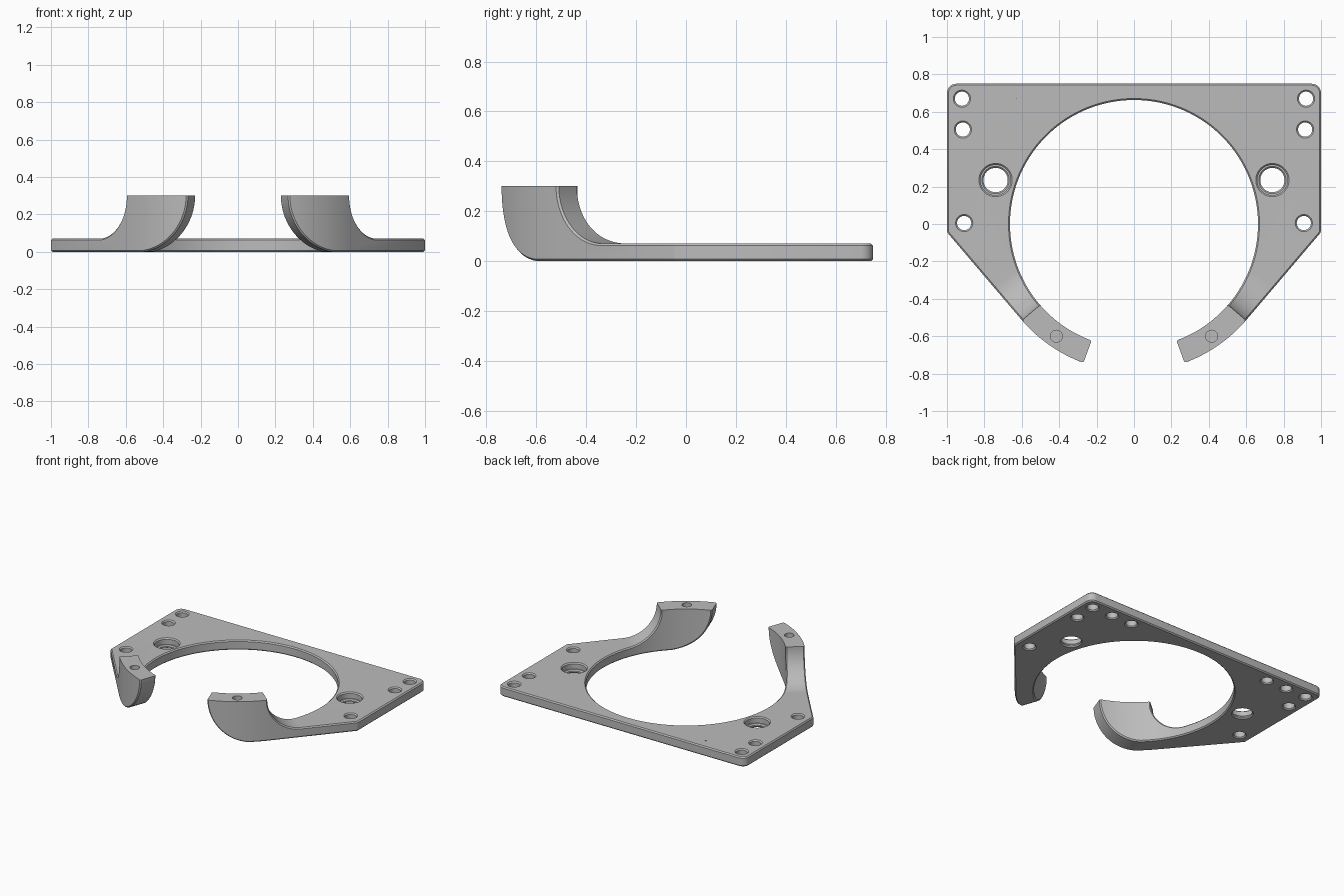
import bpy
import bmesh
from math import sin, cos, pi, radians
from mathutils import Matrix

cube = bpy.data.objects.get("Cube")
if cube:
    bpy.data.objects.remove(cube)

PLATE, TOP = 0.07, 0.30        # plate thickness, arm height
R_IN, R_OUT = 0.663, 0.79      # ring radii
A_END, A_ARM = radians(20), radians(49.6)   # arm limits, measured from the front


def prism(name, loops):
    """Closed solids, each from a bottom loop and a matching top loop."""
    bm = bmesh.new()
    for low, high in loops:
        a = [bm.verts.new(p) for p in low]
        b = [bm.verts.new(p) for p in high]
        bm.faces.new(a)
        bm.faces.new(b)
        for i in range(len(a)):
            bm.faces.new((a[i - 1], a[i], b[i], b[i - 1]))
    bmesh.ops.recalc_face_normals(bm, faces=bm.faces[:])
    mesh = bpy.data.meshes.new(name)
    bm.to_mesh(mesh)
    bm.free()
    obj = bpy.data.objects.new(name, mesh)
    bpy.context.scene.collection.objects.link(obj)
    return obj


def arc(cx, cy, r, a0, a1, n):
    return [(cx + r * cos(a0 + (a1 - a0) * i / n), cy + r * sin(a0 + (a1 - a0) * i / n))
            for i in range(n + 1)]


def upright(points, z0, z1):
    return [(x, y, z0) for x, y in points], [(x, y, z1) for x, y in points]


def drills(name, spots, r, z0, z1):
    return prism(name, [upright(arc(x, y, r, 0, 2 * pi, 40)[:-1], z0, z1) for x, y in spots])


def across(name, profile, a, near, far):
    """Profile in tangent/height axes, extruded along the radius at angle a."""
    def place(n):
        return [(t * cos(a) + n * sin(a), t * sin(a) - n * cos(a), z) for t, z in profile]
    return prism(name, [(place(near), place(far))])


# Left half of the bracket outline, drawn a little past the mirror plane
a_stop = A_END - radians(6)
inner = arc(0, 0, R_IN, a_stop - pi / 2, pi / 2 + 0.15, 90)
outer = arc(0, 0, R_OUT, A_ARM - pi / 2, a_stop - pi / 2, 24)
shoulder_y = R_OUT * -cos(A_ARM) + (1 - R_OUT * sin(A_ARM)) * sin(A_ARM) / cos(A_ARM)
corner = arc(0.95, 0.70, 0.05, 0, pi / 2, 8)
outline = inner + [(-0.1, 0.75)] + corner[::-1] + [(1.0, shoulder_y)] + outer
bracket = prism("mounting_bracket", [upright(outline, 0, TOP)])

# Concave sweep from the arm top down to the plate
r = TOP - PLATE
start = -0.004
sweep = [(start, 0.5)] + arc(start + r, TOP, r, pi, 1.5 * pi, 24) + [(2, PLATE), (2, 0.5)]

# Convex underside rounding off the arm tip
r = TOP + 0.002
tip = [(-0.5, 0.5), (0, 0.5)] + arc(r, TOP, r, pi, 1.5 * pi, 28) + [(r, -0.1), (-0.5, -0.1)]

# Screw holes, counterbored hole and blind hole in the arm top
screws = [(0.92, 0.67), (0.752, 0.67), (0.586, 0.67), (0.915, 0.505), (0.908, 0.005)]
bore = [(0.74, 0.235)]
cutters = [
    across("arm_sweep_cutter", sweep, A_ARM, -2, 2),
    across("arm_tip_cutter", tip, A_END, 0.3, 1.2),
    drills("screw_hole_cutter", screws, 0.038, -0.1, 0.2),
    drills("counterbore_cutter", bore, 0.081, 0.025, 0.2),
    drills("through_hole_cutter", bore, 0.065, -0.1, 0.2),
    drills("blind_hole_cutter", [(0.415, -0.6)], 0.032, 0.18, 0.6),
]
for cutter in cutters:
    cutter.hide_render = True
    mod = bracket.modifiers.new(cutter.name, 'BOOLEAN')
    mod.operation, mod.solver, mod.object = 'DIFFERENCE', 'EXACT', cutter

# Bake the cuts and drop the cutters
bpy.context.view_layer.update()
graph = bpy.context.evaluated_depsgraph_get()
baked = bpy.data.meshes.new_from_object(bracket.evaluated_get(graph))
bracket.modifiers.clear()
bracket.data = baked
for cutter in cutters:
    bpy.data.objects.remove(cutter)

# Trim at the centre plane and mirror
bm = bmesh.new()
bm.from_mesh(baked)
bmesh.ops.remove_doubles(bm, verts=bm.verts[:], dist=0.0005)
bmesh.ops.bisect_plane(bm, geom=bm.verts[:] + bm.edges[:] + bm.faces[:],
                       plane_co=(0, 0, 0), plane_no=(1, 0, 0), clear_inner=True)
half = bmesh.ops.duplicate(bm, geom=bm.verts[:] + bm.edges[:] + bm.faces[:])["geom"]
bmesh.ops.transform(bm, matrix=Matrix.Scale(-1, 4, (1, 0, 0)),
                    verts=[g for g in half if isinstance(g, bmesh.types.BMVert)])
bmesh.ops.reverse_faces(bm, faces=[g for g in half if isinstance(g, bmesh.types.BMFace)])
bmesh.ops.remove_doubles(bm, verts=bm.verts[:], dist=0.0005)

# Chamfer outward edges, leaving the arm tops sharp
bm.normal_update()
edges = [e for e in bm.edges
         if e.is_manifold and e.is_convex and e.calc_face_angle() > radians(40)
         and min(v.co.z for v in e.verts) < TOP - 0.001]
bmesh.ops.bevel(bm, geom=edges, offset=0.008, offset_type='OFFSET', segments=1,
                profile=0.5, affect='EDGES', clamp_overlap=False)
bm.to_mesh(baked)
bm.free()

# Material
grey = bpy.data.materials.new("plain_grey")
grey.use_nodes = True
colour = (0.5, 0.5, 0.5, 1)
grey.diffuse_color = colour
grey.node_tree.nodes["Principled BSDF"].inputs["Base Color"].default_value = colour
baked.materials.clear()
baked.materials.append(grey)

bpy.ops.object.select_all(action='DESELECT')
bracket.select_set(True)
bpy.context.view_layer.objects.active = bracket
bpy.ops.object.shade_smooth_by_angle(angle=radians(30))
